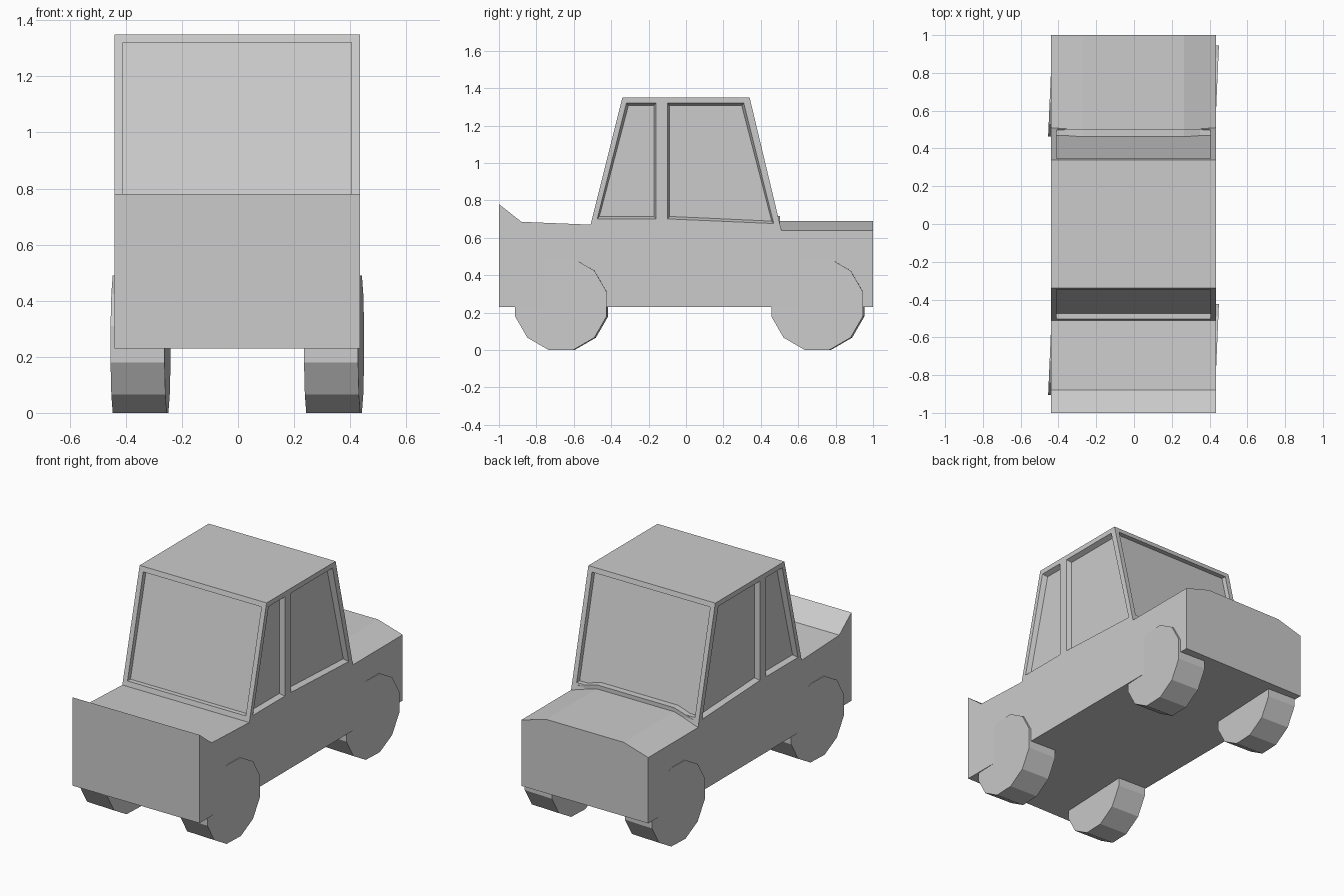
import bpy, bmesh, math
from mathutils import Vector, Matrix

if "Cube" in bpy.data.objects:
    bpy.data.objects.remove(bpy.data.objects["Cube"])

X0, X1 = -0.44, 0.435   # body sides


def loft(name, loop_a, loop_b):
    """Closed solid between two matching loops of 3D points."""
    bm = bmesh.new()
    a = [bm.verts.new(p) for p in loop_a]
    b = [bm.verts.new(p) for p in loop_b]
    n = len(a)
    bm.faces.new(a)
    bm.faces.new(b[::-1])
    for i in range(n):
        j = (i + 1) % n
        bm.faces.new((a[j], a[i], b[i], b[j]))
    bmesh.ops.recalc_face_normals(bm, faces=bm.faces)
    me = bpy.data.meshes.new(name)
    bm.to_mesh(me)
    bm.free()
    ob = bpy.data.objects.new(name, me)
    bpy.context.collection.objects.link(ob)
    return ob


def side_prism(name, prof, x0, x1):
    return loft(name, [(x0, y, z) for y, z in prof], [(x1, y, z) for y, z in prof])


def end_prism(name, prof, y0, y1):
    return loft(name, [(x, y0, z) for x, z in prof], [(x, y1, z) for x, z in prof])


def cut(target, cutter):
    cutter.hide_render = True
    mod = target.modifiers.new("recess", 'BOOLEAN')
    mod.operation = 'DIFFERENCE'
    mod.solver = 'EXACT'
    mod.object = cutter
    bpy.context.view_layer.objects.active = target
    bpy.ops.object.modifier_apply(modifier=mod.name)
    bpy.data.objects.remove(cutter)


# Body and cabin in one side profile
body = side_prism("body", [
    (-1, 0.23), (-1, 0.78), (-0.88, 0.685), (-0.51, 0.67), (-0.34, 1.35),
    (0.34, 1.35), (0.51, 0.64), (1, 0.64), (1, 0.23)], X0, X1)

# Side window recesses, slightly tapered inwards
panes = [
    [(-0.475, 0.70), (-0.32, 1.32), (-0.16, 1.32), (-0.16, 0.70)],
    [(-0.10, 0.70), (-0.10, 1.32), (0.31, 1.32), (0.47, 0.675)]]
for pane in panes:
    cy = sum(p[0] for p in pane) / 4
    cz = sum(p[1] for p in pane) / 4
    inner = [(y - math.copysign(0.012, y - cy), z - math.copysign(0.014, z - cz))
             for y, z in pane]
    for x, s in ((X0, -1), (X1, 1)):
        out = [(x + s * 0.002, y, z) for y, z in pane]
        cut(body, loft("window_cutter", out, [(x - s * 0.03, y, z) for y, z in inner]))

# Front and rear window recesses
for s, zb, yb in ((-1, 0.70, 0.5025), (1, 0.69, 0.498)):
    quad = [(-0.41, yb, zb), (0.405, yb, zb), (0.405, 0.3475, 1.32), (-0.41, 0.3475, 1.32)]
    cut(body, loft("window_cutter",
                   [(x, s * (y + 0.03), z) for x, y, z in quad],
                   [(x, s * (y - 0.03), z) for x, y, z in quad]))

# Rear deck with sloping shoulders, and the sill under the rear window
deck = [(X0, 0.64), (-0.27, 0.69), (0.265, 0.69), (X1, 0.64)]
end_prism("rear_deck", deck, 0.48, 1.0)
end_prism("rear_window_sill", [(X0, 0.64)] + [(x, z + 0.025) for x, z in deck] + [(X1, 0.64)],
          0.46, 0.502)

# Twelve-sided wheels, all turned a little
for end, y in (("front", -0.665), ("rear", 0.705)):
    for side, x in (("left", -0.3475), ("right", 0.3425)):
        bm = bmesh.new()
        bmesh.ops.create_cone(bm, cap_ends=True, segments=12,
                              radius1=0.2535, radius2=0.2535, depth=0.193)
        bm.transform(Matrix.Rotation(math.radians(90), 4, 'Y') @
                     Matrix.Rotation(math.radians(15), 4, 'Z'))
        me = bpy.data.meshes.new(f"{end}_{side}_wheel")
        bm.to_mesh(me)
        bm.free()
        ob = bpy.data.objects.new(me.name, me)
        ob.location = (x, y, 0.245)
        ob.rotation_euler.z = math.radians(-2.5)
        bpy.context.collection.objects.link(ob)
